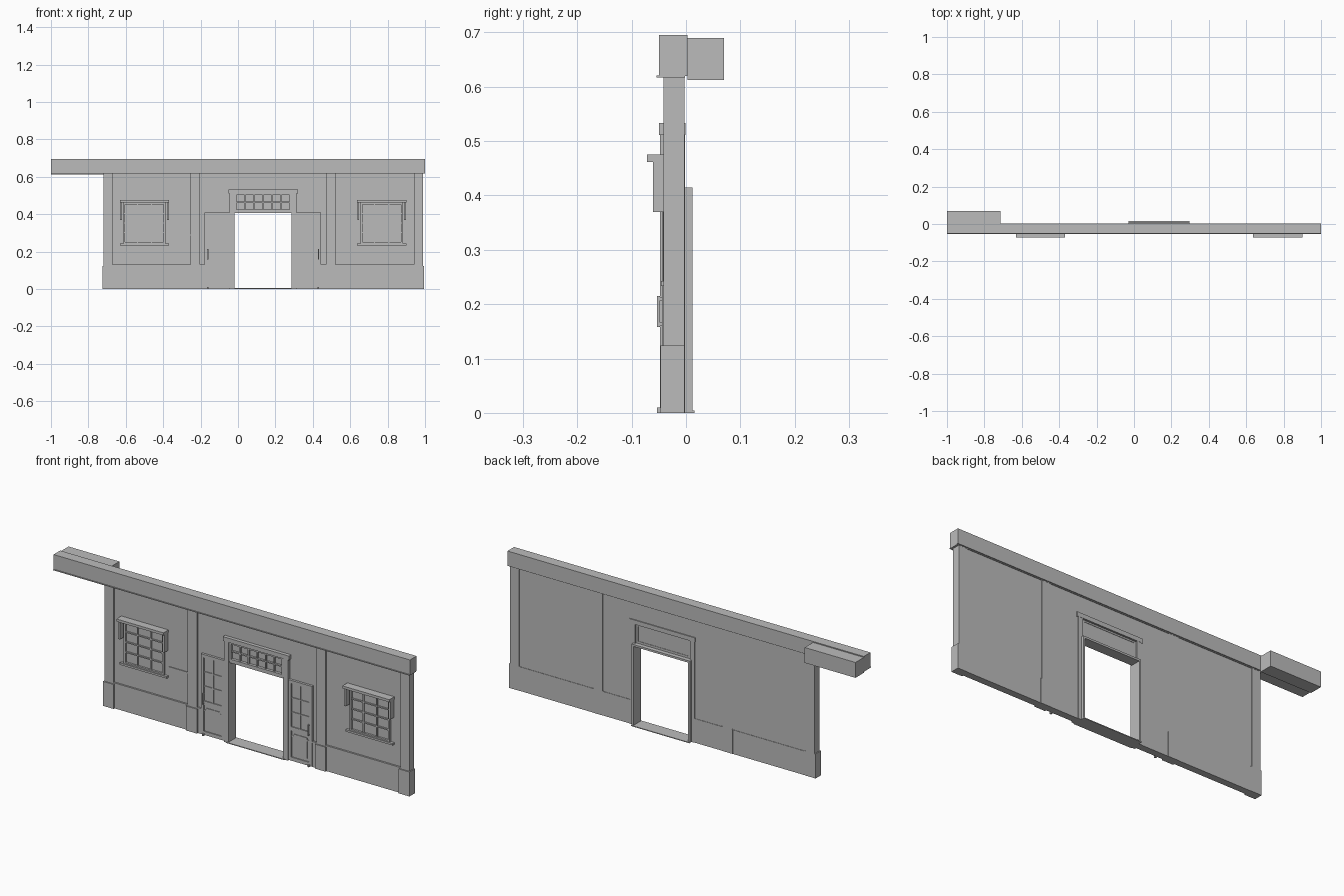
import bpy
import bmesh

if "Cube" in bpy.data.objects:
    bpy.data.objects.remove(bpy.data.objects["Cube"], do_unlink=True)

GREY = (0.5, 0.5, 0.5, 1)
mat = bpy.data.materials.new("plain grey")
mat.use_nodes = True
mat.diffuse_color = GREY
mat.node_tree.nodes["Principled BSDF"].inputs["Base Color"].default_value = GREY


def boxes(name, parts):
    """One object made from boxes given as (x range, y range, z range)."""
    bm = bmesh.new()
    for spans in parts:
        cube = bmesh.ops.create_cube(bm, size=1)
        for v in cube["verts"]:
            v.co = [(a + b) / 2 + c * (b - a) for (a, b), c in zip(spans, v.co)]
    mesh = bpy.data.meshes.new(name)
    bm.to_mesh(mesh)
    bm.free()
    mesh.materials.append(mat)
    obj = bpy.data.objects.new(name, mesh)
    bpy.context.collection.objects.link(obj)
    return obj


def grid_bars(xs, ys, zs, cols, rows, w):
    """Glazing bars dividing a rectangle into panes."""
    bars = []
    for i in range(1, cols):
        x = xs[0] + (xs[1] - xs[0]) * i / cols
        bars.append(((x - w, x + w), ys, zs))
    for i in range(1, rows):
        z = zs[0] + (zs[1] - zs[0]) * i / rows
        bars.append((xs, ys, (z - w, z + w)))
    return bars


def frame(xs, ys, zs, w):
    """Rectangular border inside the given span."""
    (a, b), (c, d) = xs, zs
    return [((a, a + w), ys, zs), ((b - w, b), ys, zs),
            ((a + w, b - w), ys, (c, c + w)), ((a + w, b - w), ys, (d - w, d))]


# Top beam with a thin lower fillet, and the short return at one end
boxes("top_beam", [((-1, 1), (-0.05, 0.003), (0.62, 0.695)),
                   ((-1, 1), (-0.054, -0.002), (0.617, 0.621))])
boxes("return_beam", [((-1, -0.715), (0.003, 0.07), (0.612, 0.69))])

# Posts on wider plinths
posts = {"right_end": (-0.72, -0.67), "right_inner": (-0.255, -0.202),
         "left_inner": (0.47, 0.52), "left_end": (0.94, 0.99)}
for name, (a, b) in posts.items():
    boxes(name + "_post", [((a, b), (-0.041, -0.003), (0.12, 0.62))])
    boxes(name + "_plinth", [((a - 0.005, b + 0.005), (-0.047, -0.003), (0, 0.124))])

# Wall panels with a thicker dado along the bottom
bays = {"right": (-0.67, -0.255), "left": (0.52, 0.94),
        "door_right": (-0.202, -0.04), "door_left": (0.31, 0.47)}
for name, xs in bays.items():
    boxes(name + "_wall", [(xs, (-0.032, -0.006), (0.12, 0.618))])
    boxes(name + "_dado", [(xs, (-0.039, -0.004), (0, 0.122)),
                           (xs, (-0.041, -0.02), (0.122, 0.13))])
boxes("wall_over_door", [((-0.04, 0.31), (-0.032, -0.006), (0.51, 0.618))])

# Doorway: jambs, rear lining, threshold and cornice
boxes("door_jambs", [(xs, (-0.048, -0.002), (0, 0.515))
                     for xs in ((-0.045, -0.02), (0.287, 0.313))])
boxes("door_rear_lining", [((-0.03, -0.02), (-0.003, 0.012), (0, 0.41)),
                           ((0.287, 0.297), (-0.003, 0.012), (0, 0.41)),
                           ((-0.03, 0.297), (-0.04, 0.012), (0.405, 0.415))])
boxes("threshold", [((-0.03, 0.297), (-0.053, 0.016), (0, 0.004))])
boxes("door_cornice", [((-0.05, 0.32), (-0.05, -0.001), (0.511, 0.533))])

# Transom light above the doorway
opening = (-0.02, 0.287)
boxes("transom_panel", [(opening, (-0.03, -0.012), (0.413, 0.513))])
boxes("transom_bars", frame(opening, (-0.044, -0.01), (0.415, 0.513), 0.011)
      + grid_bars((-0.01, 0.277), (-0.04, -0.012), (0.426, 0.502), 6, 2, 0.003))

# Open door leaves lying against the wall
for side, (a, b), hx in (("right", (-0.178, -0.045), -0.162),
                         ("left", (0.313, 0.445), 0.43)):
    front = (-0.044, -0.03)
    boxes(side + "_door_panel", [((a, b), (-0.039, -0.03), (0.005, 0.41))])
    boxes(side + "_door_frame", frame((a, b), front, (0.005, 0.41), 0.016)
          + [((a + 0.016, b - 0.016), front, (0.155, 0.175))]
          + grid_bars((a + 0.016, b - 0.016), (-0.043, -0.03), (0.175, 0.394), 2, 3, 0.003)
          + [((a + 0.028, b - 0.028), (-0.042, -0.03), (0.035, 0.14))])
    boxes(side + "_door_handle", [((hx - 0.003, hx + 0.003), (-0.053, -0.048), (0.158, 0.215)),
                                  ((hx - 0.003, hx + 0.003), (-0.05, -0.04), (0.16, 0.166)),
                                  ((hx - 0.003, hx + 0.003), (-0.05, -0.04), (0.207, 0.213))])
    boxes(side + "_door_bolt", [((hx - 0.004, hx + 0.004), (-0.053, -0.04), (0, 0.01))])

# Windows with hood, drop brackets, glazing bars and sill
for side, mid in (("right", -0.5), ("left", 0.768)):
    a, b = mid - 0.132, mid + 0.132
    pane = (mid - 0.113, mid + 0.113)
    boxes(side + "_window_frame", frame(pane, (-0.042, -0.03), (0.24, 0.462), 0.01))
    boxes(side + "_window_bars",
          grid_bars(pane, (-0.039, -0.03), (0.25, 0.455), 3, 4, 0.003))
    boxes(side + "_window_hood", [((a, b), (-0.072, -0.03), (0.462, 0.475))])
    boxes(side + "_window_brackets", [((a + 0.002, a + 0.012), (-0.061, -0.03), (0.37, 0.462)),
                                      ((b - 0.012, b - 0.002), (-0.061, -0.03), (0.37, 0.462))])
    boxes(side + "_window_sill", [((a, b), (-0.046, -0.03), (0.233, 0.243))])

# Small shelf rail beside the right window
boxes("wall_rail", [((-0.365, -0.255), (-0.036, -0.03), (0.285, 0.291))])
